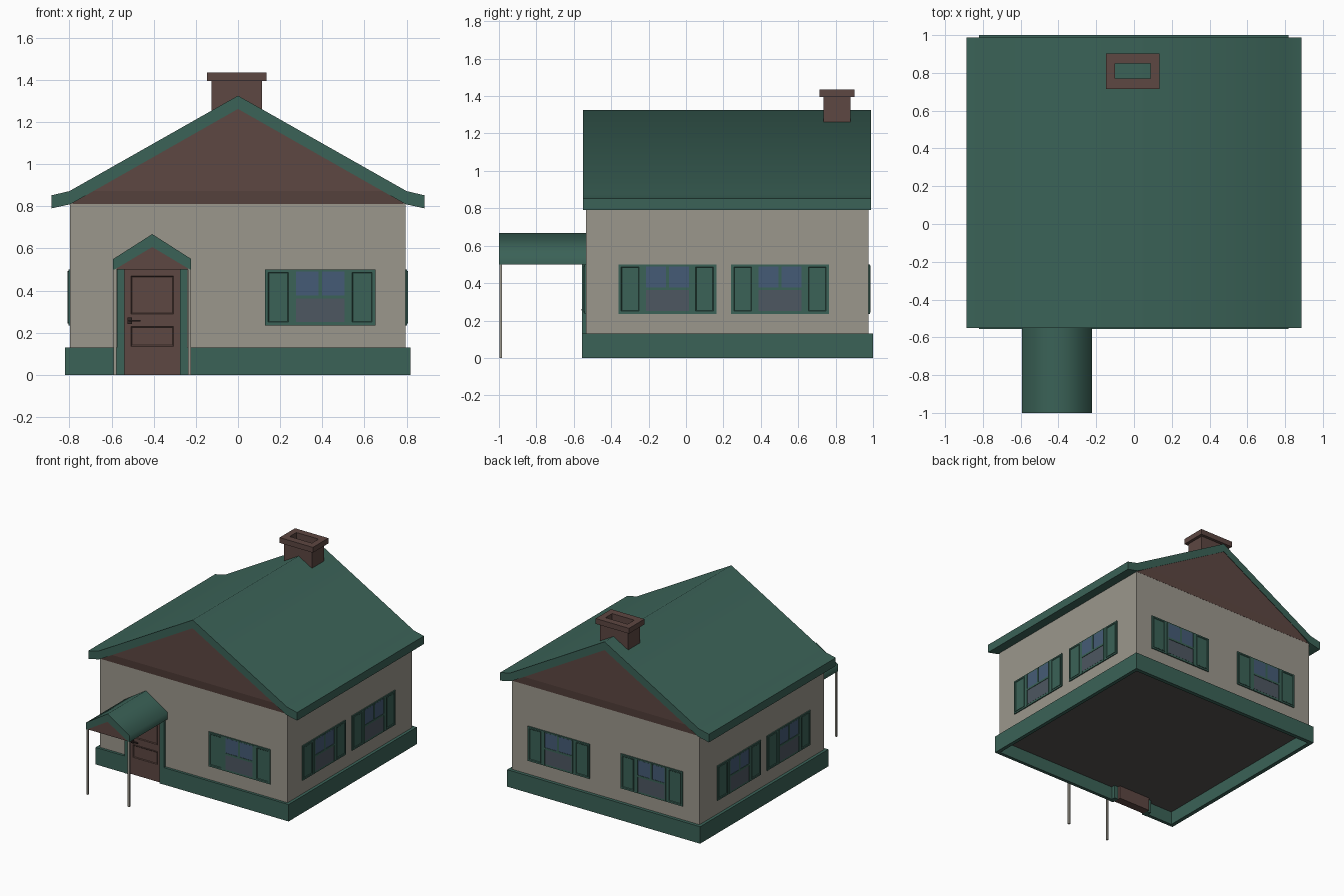
import bpy, bmesh
from math import pi, radians
from mathutils import Matrix, Vector

if "Cube" in bpy.data.objects:
    bpy.data.objects.remove(bpy.data.objects["Cube"])


def material(name, rgb):
    m = bpy.data.materials.new(name)
    m.diffuse_color = (*rgb, 1)
    m.use_nodes = True
    m.node_tree.nodes["Principled BSDF"].inputs["Base Color"].default_value = m.diffuse_color
    return m


GREEN = material("green_paint", (0.043, 0.122, 0.095))
BEIGE = material("beige_plaster", (0.33, 0.31, 0.265))
BROWN = material("brown_wood", (0.11, 0.063, 0.054))
SKY = material("upper_glass", (0.06, 0.105, 0.18))
GREY = material("lower_glass", (0.075, 0.095, 0.12))
DARK = material("dark_metal", (0.03, 0.02, 0.018))
FLOOR = material("dark_floor", (0.09, 0.085, 0.08))


def finish(name, bm, mat, M=None):
    bmesh.ops.recalc_face_normals(bm, faces=bm.faces)
    me = bpy.data.meshes.new(name)
    bm.to_mesh(me)
    bm.free()
    if M:
        me.transform(M)
    me.materials.append(mat)
    ob = bpy.data.objects.new(name, me)
    bpy.context.collection.objects.link(ob)
    return ob


def smooth(ob):
    bpy.ops.object.select_all(action="DESELECT")
    ob.select_set(True)
    bpy.context.view_layer.objects.active = ob
    bpy.ops.object.shade_smooth_by_angle(angle=radians(70))


def prism(name, pts, axis, a, b, mat):
    """Extrude a 2D profile along an axis from a to b."""
    put = {"x": lambda p, t: (t, p[0], p[1]),
           "y": lambda p, t: (p[0], t, p[1]),
           "z": lambda p, t: (p[0], p[1], t)}[axis]
    bm = bmesh.new()
    lo = [bm.verts.new(put(p, a)) for p in pts]
    hi = [bm.verts.new(put(p, b)) for p in pts]
    bm.faces.new(lo)
    bm.faces.new(hi)
    n = len(pts)
    for i in range(n):
        j = (i + 1) % n
        bm.faces.new((lo[i], lo[j], hi[j], hi[i]))
    return finish(name, bm, mat)


def box(name, x0, x1, y0, y1, z0, z1, mat, M=None, inset=None):
    """Box; inset=(border, groove, depth) sinks a panel into the -y face."""
    bm = bmesh.new()
    bmesh.ops.create_cube(bm, size=1)
    for v in bm.verts:
        v.co = Vector(((x0, x1)[v.co.x > 0], (y0, y1)[v.co.y > 0], (z0, z1)[v.co.z > 0]))
    if inset:
        bm.normal_update()
        f = min(bm.faces, key=lambda q: q.calc_center_median().y)
        bmesh.ops.inset_region(bm, faces=[f], thickness=inset[0])
        bmesh.ops.inset_region(bm, faces=[f], thickness=inset[1], depth=-inset[2])
    return finish(name, bm, mat, M)


def tube(name, outer, inner, z0, z1, mat):
    """Rectangular tube; outer and inner are (x0, x1, y0, y1)."""
    bm = bmesh.new()
    rings = []
    for r, z in ((outer, z0), (outer, z1), (inner, z1), (inner, z0)):
        x0, x1, y0, y1 = r
        rings.append([bm.verts.new((x, y, z)) for x, y in ((x0, y0), (x1, y0), (x1, y1), (x0, y1))])
    for k in range(4):
        a, b = rings[k], rings[(k + 1) % 4]
        for i in range(4):
            j = (i + 1) % 4
            bm.faces.new((a[i], a[j], b[j], b[i]))
    return finish(name, bm, mat)


# Walls, raised floor and thin hollow plinth with a gap for the door
box("walls", -0.797, 0.795, -0.535, 0.975, 0.11, 0.83, BEIGE)
box("floor", -0.79, 0.79, -0.53, 0.97, 0.10, 0.12, FLOOR)
prism("plinth", [(-0.24, -0.555), (0.818, -0.555), (0.818, 1.0), (-0.82, 1.0), (-0.82, -0.555),
                 (-0.575, -0.555), (-0.575, -0.53), (-0.79, -0.53), (-0.79, 0.97), (0.79, 0.97),
                 (0.79, -0.53), (-0.24, -0.53)], "z", 0, 0.13, GREEN)

# Main roof with kicked-out eaves
smooth(prism("roof", [(0, 1.325), (0.80, 0.872), (0.886, 0.852), (0.886, 0.79), (0.795, 0.81),
                      (0, 1.262), (-0.795, 0.81), (-0.886, 0.79), (-0.886, 0.852), (-0.80, 0.872)],
             "y", -0.55, 0.988, GREEN))

# Brown gables and the slanted band below them
prism("gables", [(-0.72, 0.872), (0.72, 0.872), (0, 1.285)], "y", -0.547, 0.985, BROWN)
prism("gable_band", [(-0.547, 0.872), (-0.536, 0.81), (0.976, 0.81), (0.985, 0.872)],
      "x", -0.785, 0.785, BROWN)

# Hollow chimney
hole = (-0.10, 0.088, 0.77, 0.85)
tube("chimney_stack", (-0.125, 0.113, 0.735, 0.88), hole, 1.2, 1.396, BROWN)
tube("chimney_cap", (-0.148, 0.135, 0.715, 0.902), hole, 1.394, 1.435, BROWN)

# Porch roof, gable and posts
c = -0.407
smooth(prism("porch_roof", [(c, 0.668), (c + 0.185, 0.55), (c + 0.185, 0.50), (c + 0.178, 0.50),
                            (c, 0.607), (c - 0.178, 0.50), (c - 0.185, 0.50), (c - 0.185, 0.55)],
             "y", -1.0, -0.53, GREEN))
prism("porch_gable", [(c - 0.178, 0.50), (c + 0.178, 0.50), (c, 0.607)], "y", -0.993, -0.53, BROWN)
for side, s in (("left", -1), ("right", 1)):
    x = c + s * 0.176
    box("porch_post_" + side, x - 0.007, x + 0.007, -0.997, -0.983, 0, 0.505, BEIGE)
    x = c + s * 0.150
    box("door_frame_" + side, x - 0.0175, x + 0.0175, -0.557, -0.50, 0, 0.505, GREEN)

# Door with two sunken panels and a lever handle
box("door", c - 0.134, c + 0.134, -0.542, -0.48, 0, 0.505, BROWN)
for nm, z0, z1 in (("upper", 0.285, 0.472), ("lower", 0.133, 0.232)):
    box("door_panel_" + nm, c - 0.104, c + 0.104, -0.549, -0.54, z0, z1, BROWN, inset=(0.004, 0.007, 0.005))
box("door_handle_plate", -0.525, -0.503, -0.55, -0.54, 0.242, 0.272, DARK)
box("door_handle_lever", -0.52, -0.463, -0.56, -0.55, 0.253, 0.261, DARK)


def window(tag, M):
    """Shuttered window, centred on local x = 0, outward is -y."""
    box("window_frame_" + tag, -0.262, 0.262, -0.008, 0.02, 0.235, 0.50, GREEN, M)
    for side, s in (("left", -1), ("right", 1)):
        a, b = sorted((s * 0.148, s * 0.25))
        box(f"shutter_{side}_{tag}", a, b, -0.012, 0, 0.247, 0.49, GREEN, M, inset=(0.005, 0.01, 0.008))
        a, b = sorted((s * 0.008, s * 0.115))
        box(f"upper_pane_{side}_{tag}", a, b, -0.009, 0, 0.377, 0.49, SKY, M)
        a, b = sorted((s * 0.115, s * 0.123))
        box(f"window_stile_{side}_{tag}", a, b, -0.012, 0, 0.243, 0.494, GREEN, M)
    box("lower_pane_" + tag, -0.115, 0.115, -0.009, 0, 0.25, 0.362, GREY, M)
    box("window_rail_" + tag, -0.115, 0.115, -0.012, 0, 0.362, 0.377, GREEN, M)
    box("window_mullion_" + tag, -0.008, 0.008, -0.012, 0, 0.377, 0.494, GREEN, M)


# Windows on every wall: name, turn, wall distance, positions along the wall
for wall, turn, dist, spots in (("front", 0, 0.535, (0.39,)),
                                ("right", pi / 2, 0.795, (-0.10, 0.503)),
                                ("back", pi, 0.975, (-0.395, 0.395)),
                                ("left", -pi / 2, 0.797, (0.10, -0.503))):
    for i, u in enumerate(spots):
        window(f"{wall}_{i + 1}", Matrix.Rotation(turn, 4, "Z") @ Matrix.Translation((u, -dist, 0)))
